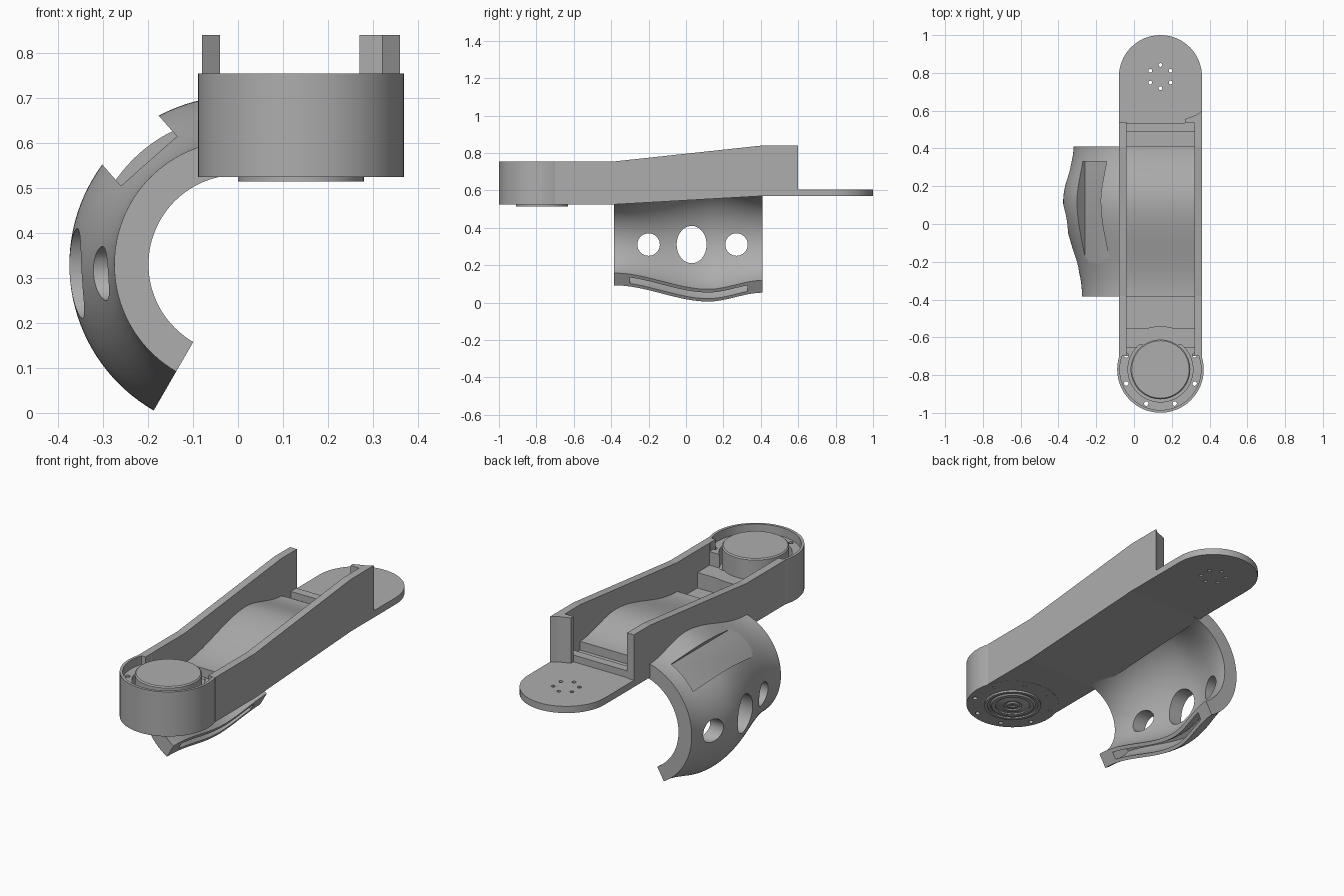
import bpy, bmesh, math
from mathutils import Matrix, Vector

if "Cube" in bpy.data.objects:
    bpy.data.objects.remove(bpy.data.objects["Cube"])

grey = bpy.data.materials.new("plain grey")
grey.use_nodes = True
grey.diffuse_color = (0.42, 0.42, 0.42, 1)
grey.node_tree.nodes["Principled BSDF"].inputs["Base Color"].default_value = (0.42, 0.42, 0.42, 1)

CX, DRUM_Y, PLATE_Y = 0.14, -0.77, 0.78   # arm centre line and pivot centres
RING_Z = 0.33                             # height of the brace axis


def finish(name, bm):
    bmesh.ops.recalc_face_normals(bm, faces=bm.faces)
    mesh = bpy.data.meshes.new(name)
    bm.to_mesh(mesh)
    bm.free()
    mesh.materials.append(grey)
    ob = bpy.data.objects.new(name, mesh)
    bpy.context.collection.objects.link(ob)
    return ob


def select(ob):
    bpy.ops.object.select_all(action='DESELECT')
    ob.select_set(True)
    bpy.context.view_layer.objects.active = ob


def smooth(ob, degrees=30):
    select(ob)
    bpy.ops.object.shade_smooth_by_angle(angle=math.radians(degrees))


def prism(name, points, axis, lo, hi):
    """Extrude a yz outline along x, or an xy outline along z."""
    bm = bmesh.new()
    place = (lambda p: (lo, p[0], p[1])) if axis == 'x' else (lambda p: (p[0], p[1], lo))
    face = bm.faces.new([bm.verts.new(place(p)) for p in points])
    out = bmesh.ops.extrude_face_region(bm, geom=[face])
    shift = Vector((hi - lo, 0, 0)) if axis == 'x' else Vector((0, 0, hi - lo))
    bmesh.ops.translate(bm, vec=shift, verts=[v for v in out['geom'] if isinstance(v, bmesh.types.BMVert)])
    return finish(name, bm)


def box(name, x, y, z):
    return prism(name, [(y[0], z[0]), (y[1], z[0]), (y[1], z[1]), (y[0], z[1])], 'x', *x)


def lathe(name, profile, x, y, steps=64):
    bm = bmesh.new()
    verts = [bm.verts.new((r, 0, z)) for r, z in profile]
    edges = [bm.edges.new(pair) for pair in zip(verts, verts[1:])]
    bmesh.ops.spin(bm, geom=verts + edges, axis=(0, 0, 1), cent=(0, 0, 0),
                   angle=math.tau, steps=steps)
    bmesh.ops.remove_doubles(bm, verts=bm.verts, dist=1e-5)
    bmesh.ops.translate(bm, vec=(x, y, 0), verts=bm.verts)
    return finish(name, bm)


def cylinder(name, centre, radius, depth, turn=None, steps=24):
    bm = bmesh.new()
    matrix = Matrix.Translation(centre) @ (turn or Matrix.Identity(4))
    bmesh.ops.create_cone(bm, cap_ends=True, segments=steps, radius1=radius,
                          radius2=radius, depth=depth, matrix=matrix)
    return finish(name, bm)


def cut(ob, cutters):
    for cutter in cutters:
        mod = ob.modifiers.new("cut", 'BOOLEAN')
        mod.operation, mod.solver, mod.object = 'DIFFERENCE', 'EXACT', cutter
        select(ob)
        bpy.ops.object.modifier_apply(modifier=mod.name)
        bpy.data.objects.remove(cutter)


def ring_of_holes(x, y, z, spread, radius, count, start):
    angles = [math.radians(start) + math.tau * i / count for i in range(count)]
    return [cylinder("hole_cutter", (x + spread * math.cos(a), y + spread * math.sin(a), z),
                     radius, 0.5, steps=12) for a in angles]


def outer_radius(y):
    """Bulging limb profile, widest near the calf."""
    peak = 0.12
    t = (y + 0.38) / 0.5 if y < peak else (0.41 - y) / 0.29
    t = max(0, min(1, t))
    base = 0.275 if y < peak else 0.32
    return base + (0.375 - base) * t * t * (3 - 2 * t)


def shell(name, y0, y1, inner, outer, path, steps=32):
    """Sweep the limb profile round the brace axis; path holds (x offset, angle)."""
    bm = bmesh.new()
    ys = [y0 + (y1 - y0) * i / steps for i in range(steps + 1)]
    section = [(y, outer_radius(y) - outer) for y in ys]
    section += [(y, outer_radius(y) - inner) for y in reversed(ys)]
    rings = []
    for x, degrees in path:
        a = math.radians(degrees)
        rings.append([bm.verts.new((x + r * math.cos(a), y, RING_Z + r * math.sin(a)))
                      for y, r in section])
    n = len(section)
    for a, b in zip(rings, rings[1:]):
        for i in range(n):
            j = (i + 1) % n
            bm.faces.new((a[i], a[j], b[j], b[i]))
    # end caps as strips of quads
    for ring in (rings[0], rings[-1]):
        for i in range(steps):
            bm.faces.new((ring[i], ring[i + 1], ring[n - 2 - i], ring[n - 1 - i]))
    return finish(name, bm)


# Arm floor, sloping up towards the back
prism("arm_floor", [(-0.7, 0.525), (-0.38, 0.525), (0.41, 0.57), (0.55, 0.57),
                    (0.55, 0.605), (0.41, 0.605), (-0.38, 0.56), (-0.7, 0.56)], 'x', -0.08, 0.36)

# Side walls
for name, x0, x1 in (("right_wall", -0.08, -0.04), ("left_wall", 0.32, 0.36)):
    prism(name, [(-0.7, 0.525), (-0.38, 0.525), (0.41, 0.57), (0.54, 0.57),
                 (0.54, 0.84), (0.41, 0.84), (-0.38, 0.755), (-0.7, 0.755)], 'x', x0, x1)
prism("left_wall_end", [(0.27, 0.535), (0.36, 0.535), (0.36, 0.6), (0.335, 0.58), (0.27, 0.555)],
      'z', 0.58, 0.84)

# Cross pieces at both ends of the trough
box("back_crossbar", (-0.06, 0.34), (0.49, 0.535), (0.58, 0.64))
box("front_step", (-0.06, 0.34), (-0.64, -0.55), (0.54, 0.64))

# Rounded back plate with a ring of screw holes
arc = [math.pi * i / 32 for i in range(33)]
plate = prism("back_plate", [(-0.08, 0.54), (0.36, 0.54)] +
              [(CX + 0.22 * math.cos(a), PLATE_Y + 0.22 * math.sin(a)) for a in arc], 'z', 0.57, 0.605)
cut(plate, ring_of_holes(CX, PLATE_Y, 0.59, 0.062, 0.01, 6, 30))
smooth(plate)

# Drum housing, open towards the trough
drum = lathe("drum_housing", [(0, 0.524), (0.229, 0.524), (0.229, 0.755), (0.215, 0.755),
                              (0.215, 0.71), (0.172, 0.71), (0.172, 0.62), (0, 0.62)], CX, DRUM_Y)
cut(drum, [box("opening_cutter", (-0.04, 0.32), (-0.65, -0.5), (0.64, 0.8))])
cut(drum, ring_of_holes(CX, DRUM_Y, 0.64, 0.196, 0.012, 8, 22.5))
smooth(drum)

# Motor disc in the drum and its stepped hub underneath
smooth(lathe("motor_disc", [(0, 0.6), (0.158, 0.6), (0.158, 0.742), (0.152, 0.748), (0, 0.748)], CX, DRUM_Y))
hub = [(0, 0.54), (0.14, 0.54)]
for outer, inner in ((0.14, 0.125), (0.105, 0.085), (0.06, 0.045), (0.025, 0.012)):
    hub += [(outer, 0.514), (inner, 0.514), (inner, 0.521), (inner - 0.012, 0.521)]
smooth(lathe("motor_hub", hub, CX, DRUM_Y))

# Curved limb brace, running on under the arm floor
path = [(0.33, 90), (0, 90)] + [(0, 90 + 3 * i) for i in range(1, 51)]
brace = shell("limb_brace", -0.385, 0.41, 0.076, 0, path)

# Strap slot in the lower end
slot = shell("slot_cutter", -0.3, 0.33, 0.056, 0.018, [(0, 215 + 3 * i) for i in range(10)])

# Round openings in the side
sideways = Matrix.Rotation(math.pi / 2, 4, 'Y')
holes = []
for y, ry, rz in ((-0.2, 0.06, 0.06), (0.03, 0.08, 0.1), (0.27, 0.06, 0.06)):
    stretch = Matrix.Diagonal((rz / ry, 1, 1, 1))
    holes.append(cylinder("opening_cutter", (-0.35, y, 0.31), ry, 0.3, sideways @ stretch, 40))

# Flat strap pocket in the upper side
pocket = box("pocket_cutter", (-0.083, 0.083), (-0.3, 0.33), (0, 0.2))
pocket.data.transform(Matrix.Translation((-0.198, 0, 0.56)) @ Matrix.Rotation(math.radians(-41.5), 4, 'Y'))
cut(brace, [slot] + holes + [pocket])
smooth(brace)
